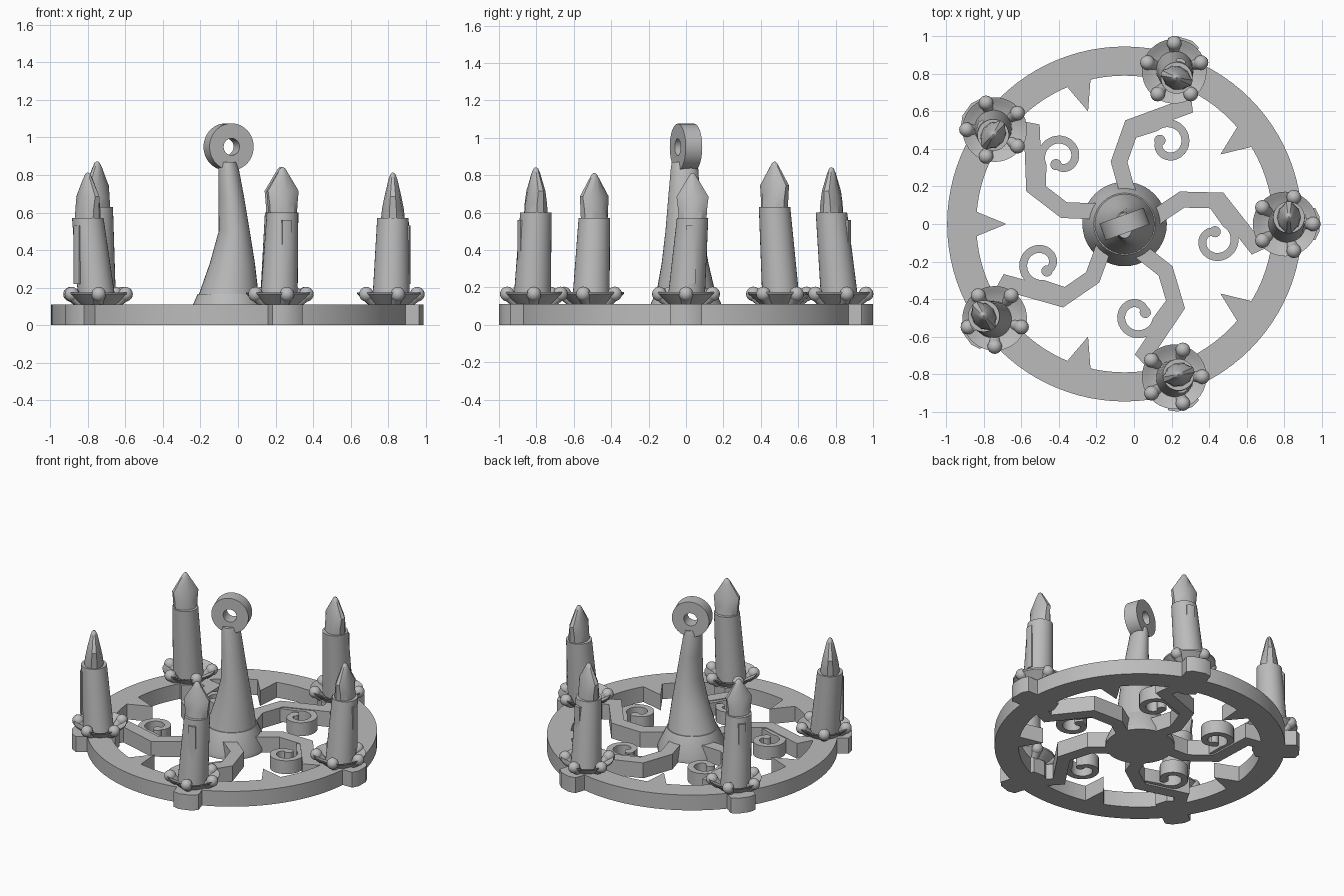
import bpy, bmesh
from math import sin, cos, pi, radians
from mathutils import Matrix, Vector

cube = bpy.data.objects.get("Cube")
if cube:
    bpy.data.objects.remove(cube, do_unlink=True)

iron = bpy.data.materials.new("plain_grey")
iron.use_nodes = True
GREY = (0.5, 0.5, 0.5, 1)
iron.diffuse_color = GREY
iron.node_tree.nodes["Principled BSDF"].inputs["Base Color"].default_value = GREY

CENTRE = Matrix.Translation((-0.05, 0, 0))
THICK = 0.11      # height of the flat wheel
HOLDER = 0.855    # distance of the candles from the hub


def finish(name, bm, matrix=CENTRE, angle=35):
    bmesh.ops.recalc_face_normals(bm, faces=bm.faces)
    mesh = bpy.data.meshes.new(name)
    bm.to_mesh(mesh)
    bm.free()
    mesh.materials.append(iron)
    obj = bpy.data.objects.new(name, mesh)
    bpy.context.collection.objects.link(obj)
    mesh.transform(matrix)
    bpy.ops.object.select_all(action="DESELECT")
    obj.select_set(True)
    bpy.context.view_layer.objects.active = obj
    bpy.ops.object.shade_smooth_by_angle(angle=radians(angle))
    return obj


def loft(name, rings, sides, matrix=CENTRE, angle=35):
    """Skin elliptical rings given as (x, y, z, radius x, radius y)."""
    bm = bmesh.new()
    loops = []
    for x, y, z, rx, ry in rings:
        loops.append([bm.verts.new((x + rx * cos(2 * pi * i / sides),
                                    y + ry * sin(2 * pi * i / sides), z)) for i in range(sides)])
    for low, high in zip(loops, loops[1:]):
        for i in range(sides):
            j = (i + 1) % sides
            bm.faces.new((low[i], low[j], high[j], high[i]))
    bm.faces.new(loops[0])
    bm.faces.new(loops[-1])
    return finish(name, bm, matrix, angle)


def prism(name, outline, z0, z1, matrix):
    bm = bmesh.new()
    face = bm.faces.new([bm.verts.new((x, y, z0)) for x, y in outline])
    top = bmesh.ops.extrude_face_region(bm, geom=[face])["geom"]
    bmesh.ops.translate(bm, vec=(0, 0, z1 - z0),
                        verts=[v for v in top if isinstance(v, bmesh.types.BMVert)])
    return finish(name, bm, matrix)


def ribbon(name, path, width, z0, z1, matrix):
    """Flat bar of even width following a path, with mitred corners."""
    pts = [Vector(p) for p in path]
    left, right = [], []
    for i, p in enumerate(pts):
        a = (p - pts[i - 1]).normalized() if i else (pts[1] - p).normalized()
        b = (pts[i + 1] - p).normalized() if i < len(pts) - 1 else a
        t = (a + b).normalized()
        side = Vector((-t.y, t.x)) * width / 2 / max(t.dot(a), 0.5)
        left.append(p + side)
        right.append(p - side)
    bm = bmesh.new()
    rows = [[bm.verts.new((q.x, q.y, z)) for q, z in
             ((l, z0), (r, z0), (r, z1), (l, z1))] for l, r in zip(left, right)]
    for s, e in zip(rows, rows[1:]):
        for k in range(4):
            m = (k + 1) % 4
            bm.faces.new((s[k], s[m], e[m], e[k]))
    bm.faces.new(rows[0])
    bm.faces.new(rows[-1])
    return finish(name, bm, matrix)


def annulus(name, outer, inner, z0, z1, sides, matrix):
    bm = bmesh.new()
    profile = ((outer, z0), (outer, z1), (inner, z1), (inner, z0))
    rows = [[bm.verts.new((r * cos(2 * pi * i / sides), r * sin(2 * pi * i / sides), z))
             for r, z in profile] for i in range(sides)]
    for i in range(sides):
        s, e = rows[i], rows[(i + 1) % sides]
        for k in range(4):
            m = (k + 1) % 4
            bm.faces.new((s[k], e[k], e[m], s[m]))
    return finish(name, bm, matrix)


# Wheel rim
annulus("wheel_rim", 0.945, 0.79, 0, THICK, 96, CENTRE)

# Hub and crooked stem
loft("hub", [(0, 0, 0, 0.225, 0.225), (0, 0, 0.03, 0.225, 0.225),
             (0, 0, 0.165, 0.165, 0.165)], 40)
loft("stem", [(0, 0, 0.16, 0.16, 0.16), (0.02, -0.005, 0.33, 0.12, 0.125),
              (0.03, -0.01, 0.5, 0.083, 0.1), (0.015, -0.01, 0.68, 0.068, 0.085),
              (0, -0.008, 0.84, 0.053, 0.073), (0, -0.008, 0.87, 0.042, 0.068)], 32, angle=50)

# Hanging eye
annulus("hanging_eye", 0.125, 0.045, -0.047, 0.047, 48,
        CENTRE @ Matrix.Translation((0, 0, 0.95)) @ Matrix.Rotation(radians(20), 4, "Z")
        @ Matrix.Rotation(pi / 2, 4, "X"))

# Scroll path: a short lead-in followed by a tightening spiral
scroll = [(0.47, 0.1)]
for i in range(25):
    t = i / 24
    a = radians(58 - 300 * t)
    r = 0.103 - 0.053 * t * t
    scroll.append((0.485 + r * cos(a), -0.085 + r * sin(a)))

# Candle leans and extra heights, one entry per holder
LEAN = [(0.01, 0.035), (0.01, -0.045), (0, -0.035), (-0.05, 0.018), (0.02, 0.02)]
RISE = [0, 0.03, 0.06, 0, 0.03]

for n in range(5):
    spin = Matrix.Rotation(radians(72 * n), 4, "Z")
    arm = CENTRE @ spin
    tag = "_" + str(n + 1)

    # Bent spoke, scroll and rim tooth
    ribbon("spoke" + tag, [(0.12, 0), (0.2, 0.06), (0.305, 0.13), (0.505, 0.125),
                           (0.69, -0.11), (0.82, -0.05)], 0.085, 0, THICK, arm)
    ribbon("scroll" + tag, scroll, 0.042, 0.01, THICK - 0.005, arm)
    ex, ey = scroll[-1]
    loft("scroll_tip" + tag, [(ex + 0.02, ey, z, 0.03, 0.03) for z in (0.01, THICK - 0.005)], 16, arm)
    tooth = CENTRE @ Matrix.Rotation(radians(72 * n + 36), 4, "Z")
    prism("rim_tooth" + tag, [(0.63, 0), (0.8, -0.07), (0.8, 0.07)], 0, THICK, tooth)

    # Bracket block under the candle
    prism("bracket" + tag, [(0.76, -0.085), (1.015, -0.085), (1.038, -0.04), (1.038, 0.04),
                            (1.015, 0.085), (0.76, 0.085), (0.73, 0)], 0, THICK, arm)

    # Drip dish
    spot = CENTRE @ Matrix.Translation(spin @ Vector((HOLDER, 0, 0)))
    loft("drip_dish" + tag, [(0, 0, 0.1, 0.095, 0.095), (0, 0, 0.165, 0.17, 0.17),
                             (0, 0, 0.175, 0.172, 0.172), (0, 0, 0.165, 0.15, 0.15),
                             (0, 0, 0.135, 0.1, 0.1)], 40, spot)

    # Claws with round ends gripping the dish
    bm = bmesh.new()
    for k in range(5):
        a = radians(72 * k + 90 * n)
        out = Vector((cos(a), sin(a), 0))
        foot, ball = out * 0.1 + Vector((0, 0, 0.115)), out * 0.15 + Vector((0, 0, 0.165))
        axis = ball - foot
        place = (Matrix.Translation((foot + ball) / 2)
                 @ axis.to_track_quat("Z", "Y").to_matrix().to_4x4())
        bmesh.ops.create_uvsphere(bm, u_segments=16, v_segments=10, radius=0.039,
                                  matrix=Matrix.Translation(ball))
        bmesh.ops.create_cone(bm, cap_ends=True, segments=12, radius1=0.025, radius2=0.035,
                              depth=axis.length, matrix=place)
    finish("dish_claws" + tag, bm, spot)

    # Leaning candle
    lx, ly = LEAN[n]
    top = 0.57 + RISE[n]
    wax = CENTRE @ Matrix.Translation(spin @ Vector((HOLDER + 0.01, 0, 0)))
    loft("candle" + tag, [(0, 0, 0.12, 0.1, 0.1), (lx, ly, top, 0.084, 0.084)], 32, wax)

    # Wax drip on the outward side
    drip = wax @ spin
    shift = spin.inverted() @ Vector((lx, ly, 0))
    prism("wax_drip" + tag, [(0.05, -0.025), (0.09, -0.025), (0.097, 0), (0.09, 0.025), (0.05, 0.025)],
          0.22, top - 0.04, drip @ Matrix.Translation(shift * 0.75))

    # Flattened flame, thin along the radius of the wheel
    flame = drip @ Matrix.Translation(shift + Vector((0, 0, top)))
    loft("flame" + tag, [(0, 0, -0.01, 0.064, 0.078), (0, 0, 0.05, 0.058, 0.082),
                         (0, 0, 0.115, 0.045, 0.09), (0, 0, 0.21, 0.023, 0.03),
                         (0, 0, 0.235, 0.013, 0.014), (0, 0, 0.242, 0.004, 0.004)], 10, flame, 30)
